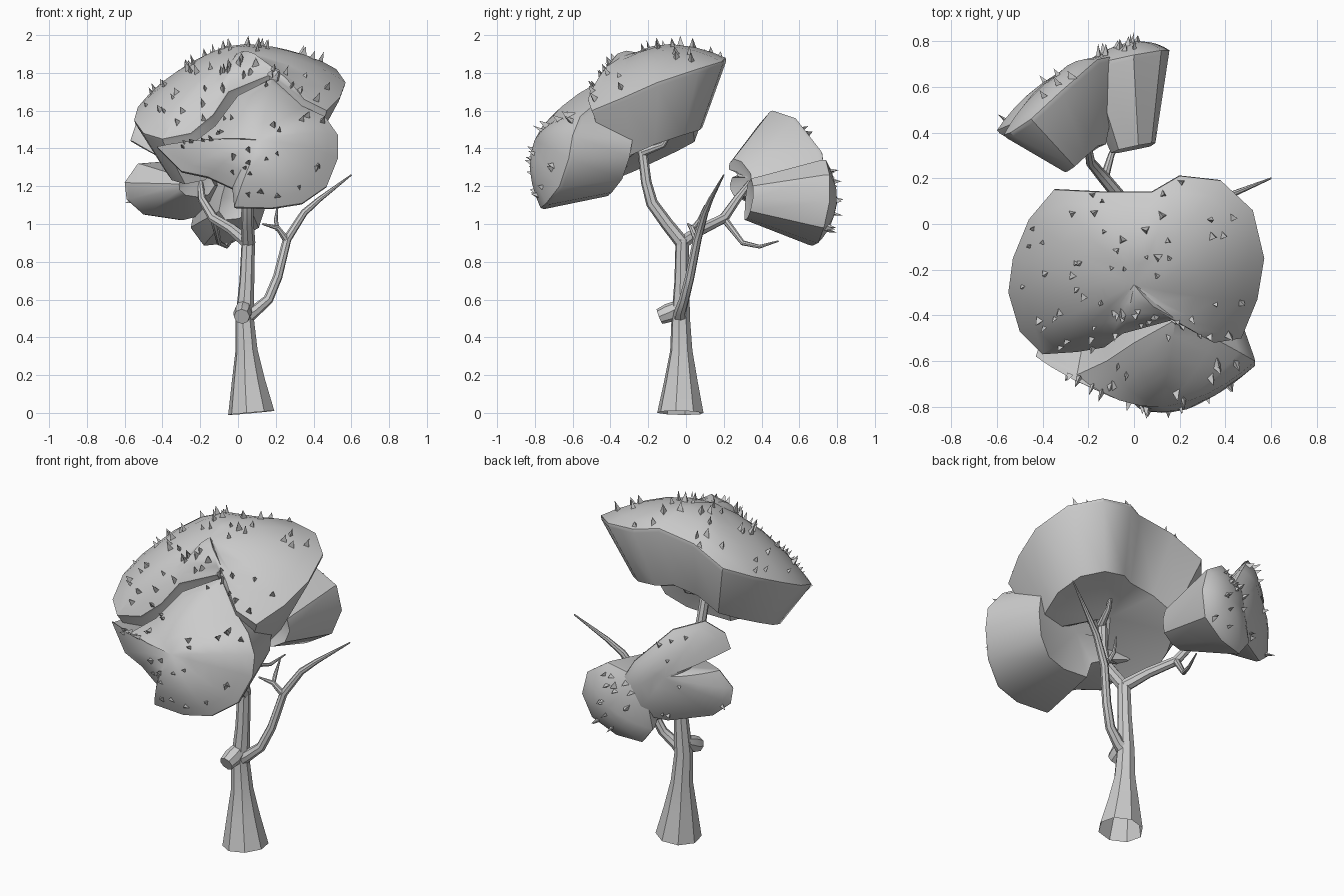
import bpy, bmesh, math, random
from mathutils import Vector

if "Cube" in bpy.data.objects:
    bpy.data.objects.remove(bpy.data.objects["Cube"])

random.seed(4)


def finish(bm, name, smooth=40):
    bmesh.ops.recalc_face_normals(bm, faces=bm.faces)
    me = bpy.data.meshes.new(name)
    bm.to_mesh(me)
    bm.free()
    ob = bpy.data.objects.new(name, me)
    bpy.context.collection.objects.link(ob)
    if smooth:
        bpy.ops.object.select_all(action='DESELECT')
        ob.select_set(True)
        bpy.context.view_layer.objects.active = ob
        bpy.ops.object.shade_smooth_by_angle(angle=math.radians(smooth))
    return ob


# Tapered branch through points (x, y, z, radius)
def branch(name, pts, caps=True):
    cu = bpy.data.curves.new(name, 'CURVE')
    cu.dimensions = '3D'
    cu.bevel_depth = 1
    cu.bevel_resolution = 2
    cu.use_fill_caps = caps
    sp = cu.splines.new('POLY')
    sp.points.add(len(pts) - 1)
    for p, (x, y, z, r) in zip(sp.points, pts):
        p.co = (x, y, z, 1)
        p.radius = r
    tmp = bpy.data.objects.new(name + "_path", cu)
    bpy.context.collection.objects.link(tmp)
    dg = bpy.context.evaluated_depsgraph_get()
    me = bpy.data.meshes.new_from_object(tmp.evaluated_get(dg))
    bpy.data.objects.remove(tmp)
    bm = bmesh.new()
    bm.from_mesh(me)
    return finish(bm, name)


# Foliage clump: bulging cap inside a rim, lip, tapering skirt and closed underside
def foliage(name, rim, c, n, bulge, scale, offset, spikes):
    rim = [Vector(p) for p in rim]
    c, n, offset = Vector(c), Vector(n).normalized(), Vector(offset)

    def cap(p, t):
        return c + (p - c) * t + n * bulge * (1 - t ** 2.2)

    rings = [[cap(p, t) for p in rim] for t in (0.25, 0.5, 0.7, 0.87, 1)]
    rings.append([c + (p - c) * 0.99 - n * 0.02 for p in rim])
    rings.append([c + (p - c) * scale + offset for p in rim])
    bm = bmesh.new()
    vs = [[bm.verts.new(p) for p in r] for r in rings]
    top = bm.verts.new(c + n * bulge)
    base = bm.verts.new(c + offset * 0.9)
    m = len(rim)
    for i in range(m):
        j = (i + 1) % m
        bm.faces.new((top, vs[0][i], vs[0][j]))
        bm.faces.new((base, vs[-1][j], vs[-1][i]))
        for a, b in zip(vs, vs[1:]):
            bm.faces.new((a[i], b[i], b[j], a[j]))
    finish(bm, name, 35)

    # Small pointed leaves standing on the cap
    bm = bmesh.new()
    for _ in range(spikes):
        i = random.randrange(m)
        edge = rim[i].lerp(rim[(i + 1) % m], random.random())
        t = math.sqrt(random.uniform(0.03, 0.95))
        p = cap(edge, t)
        d = (n * 1.2 + (edge - c) * t * 1.3).normalized()
        side = d.orthogonal().normalized()
        other = d.cross(side)
        r = random.uniform(0.012, 0.026)
        a0 = random.uniform(0, 6.28)
        ring = [bm.verts.new(p - d * 0.01 + r * (side * math.cos(a0 + k * 2.094)
                + other * math.sin(a0 + k * 2.094))) for k in range(3)]
        tip = bm.verts.new(p + d * random.uniform(0.025, 0.055))
        bm.faces.new(ring)
        for k in range(3):
            bm.faces.new((ring[k], ring[(k + 1) % 3], tip))
    finish(bm, name + "_leaves", 0)


# Trunk and knot
branch("trunk", [(.07, -.03, 0, .125), (.055, -.027, .17, .09), (.045, -.025, .33, .06),
                 (.035, -.028, .5, .05), (.047, -.022, .7, .04), (.055, -.02, .92, .036)], False)
branch("trunk_knot", [(.03, -.03, .56, .04), (.025, -.09, .53, .05), (.02, -.14, .51, .042)])

# Branches and twigs
branch("front_branch", [(.055, -.02, .9, .037), (.05, -.1, 1.0, .034), (.05, -.18, 1.11, .032),
                        (.045, -.21, 1.22, .028), (.03, -.23, 1.38, .026), (.02, -.28, 1.5, .02)])
branch("front_twig", [(.04, -.23, 1.38, .024), (.08, -.12, 1.42, .016), (.1, -.07, 1.5, .007)])
branch("back_branch", [(.055, -.02, .9, .037), (-.03, .08, .97, .03), (-.13, .2, 1.03, .027),
                       (-.19, .27, 1.13, .022), (-.2, .34, 1.22, .015)])
branch("back_twig", [(-.13, .2, 1.03, .02), (-.1, .3, .9, .014), (-.06, .39, .88, .01),
                     (-.03, .49, .91, .004)])
branch("side_branch", [(.03, -.03, .5, .045), (.09, -.03, .54, .032), (.16, -.01, .6, .027),
                       (.21, .02, .72, .025), (.26, .06, .92, .023), (.35, .1, 1.06, .019),
                       (.43, .13, 1.13, .014), (.6, .2, 1.26, .004)])
branch("side_twig", [(.26, .06, .91, .02), (.21, .03, .98, .014), (.13, .01, 1.0, .005)])
branch("side_twig_upper", [(.21, .03, .97, .013), (.2, .07, 1.02, .011), (.21, .1, 1.1, .004)])

# Main crown: broad tilted dome
foliage("top_crown",
        [(.57, -.15, 1.75), (.52, .06, 1.82), (.38, .19, 1.86), (.2, .21, 1.88),
         (.08, .14, 1.89), (-.15, .14, 1.86), (-.35, .15, 1.77), (-.46, .02, 1.7),
         (-.53, -.15, 1.62), (-.55, -.3, 1.55), (-.5, -.47, 1.48), (-.4, -.57, 1.45),
         (-.25, -.56, 1.48), (-.13, -.54, 1.58), (-.05, -.48, 1.7), (.17, -.42, 1.79),
         (.35, -.52, 1.66), (.47, -.5, 1.6), (.54, -.33, 1.67)],
        (0, -.2, 1.72), (0, -.33, .95), .2, .7, (0, 0, -.32), 62)

# Front lobe hanging below the dome
foliage("front_crown",
        [(-.43, -.58, 1.41), (-.25, -.66, 1.42), (-.12, -.6, 1.52), (0, -.52, 1.68),
         (.18, -.42, 1.77), (.35, -.5, 1.62), (.46, -.56, 1.57), (.53, -.6, 1.47),
         (.53, -.62, 1.35), (.47, -.67, 1.2), (.34, -.74, 1.11), (.18, -.77, 1.085),
         (-.02, -.76, 1.09), (-.03, -.72, 1.19), (-.16, -.68, 1.25), (-.3, -.64, 1.28)],
        (.12, -.66, 1.37), (0, -.87, .45), .16, .78, (-.02, .33, 0), 30)

# Back crown: notched upper lobe and lower side lobe
foliage("back_crown_left",
        [(-.57, .39, 1.44), (-.54, .4, 1.53), (-.45, .46, 1.6), (-.32, .58, 1.56),
         (-.16, .72, 1.38), (-.06, .74, 1.2), (-.15, .7, 1.06), (-.3, .6, 1.02),
         (-.5, .46, 1.05), (-.59, .42, 1.13), (-.6, .41, 1.22), (-.53, .44, 1.32),
         (-.4, .53, 1.33), (-.43, .5, 1.39)],
        (-.28, .6, 1.3), (-.55, .83, .1), .08, .35, (.08, -.3, -.06), 8)
foliage("back_crown_right",
        [(-.18, .7, 1.28), (0, .74, 1.34), (.12, .76, 1.26), (.155, .76, 1.12),
         (.11, .73, .98), (-.03, .7, .9), (-.18, .67, .885), (-.25, .67, .98),
         (-.22, .68, 1.14)],
        (-.04, .71, 1.11), (.05, 1, -.1), .08, .48, (.04, -.38, .02), 14)
